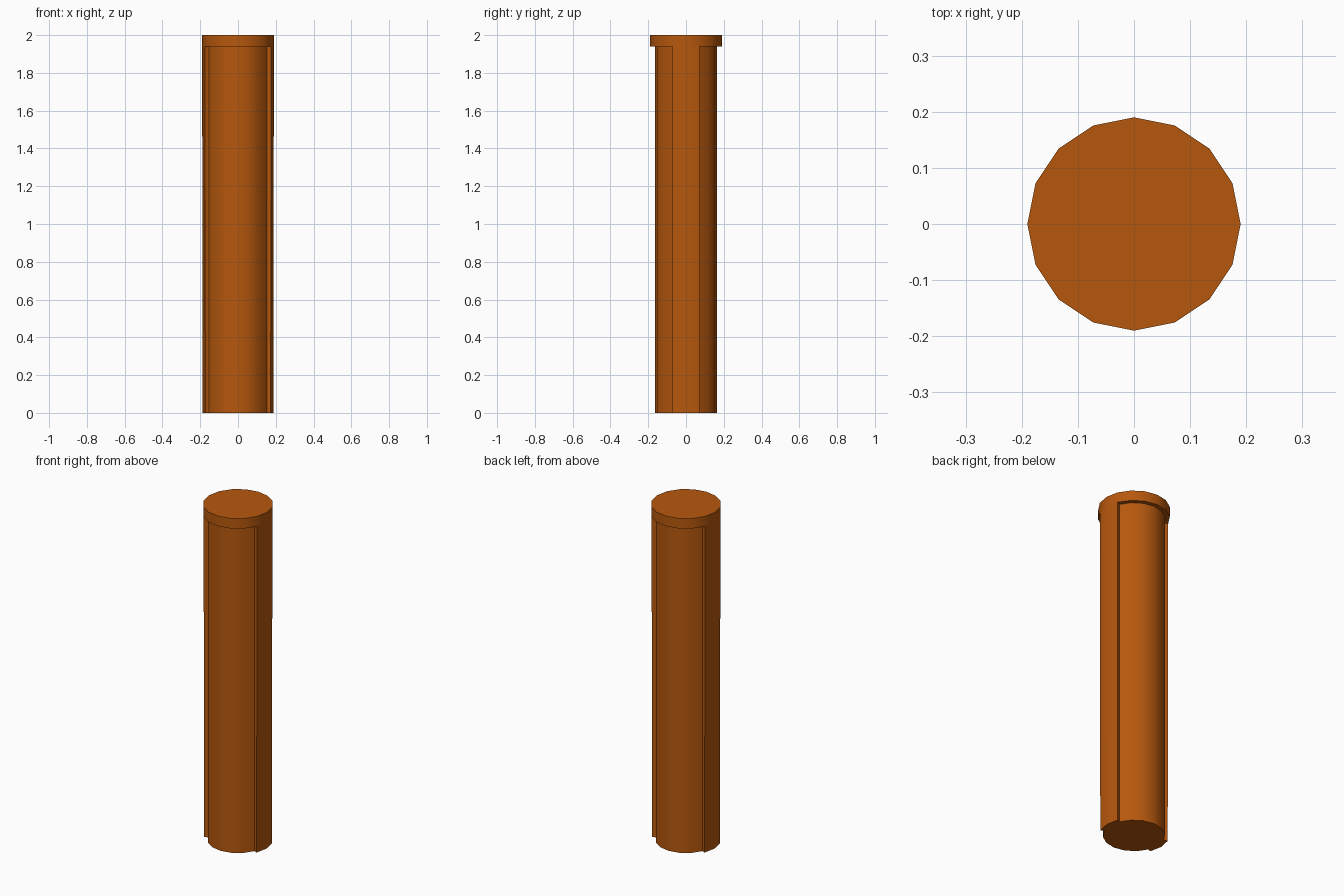
import bpy, bmesh
from math import cos, sin, pi

if "Cube" in bpy.data.objects:
    bpy.data.objects.remove(bpy.data.objects["Cube"])

SIDES = 16
CAP_R, SHAFT_R, RIDGE_BOTTOM_R = 0.19, 0.165, 0.187
CAP_Z, TOP_Z = 1.94, 2.0

mat = bpy.data.materials.new("burnt_orange")
mat.diffuse_color = (0.47, 0.097, 0.004, 1)
mat.use_nodes = True
mat.node_tree.nodes["Principled BSDF"].inputs["Base Color"].default_value = mat.diffuse_color


def loft(name, lower, upper, z0, z1):
    """Closed solid between two matching outlines."""
    bm = bmesh.new()
    a = [bm.verts.new((x, y, z0)) for x, y in lower]
    b = [bm.verts.new((x, y, z1)) for x, y in upper]
    bm.faces.new(a[::-1])
    bm.faces.new(b)
    n = len(a)
    for i in range(n):
        j = (i + 1) % n
        bm.faces.new((a[i], a[j], b[j], b[i]))
    bmesh.ops.recalc_face_normals(bm, faces=bm.faces)
    mesh = bpy.data.meshes.new(name)
    bm.to_mesh(mesh)
    bm.free()
    mesh.materials.append(mat)
    obj = bpy.data.objects.new(name, mesh)
    bpy.context.collection.objects.link(obj)
    bpy.ops.object.select_all(action='DESELECT')
    obj.select_set(True)
    bpy.context.view_layer.objects.active = obj
    bpy.ops.object.shade_smooth_by_angle(angle=pi / 6)
    return obj


def polar(r, k):
    t = 2 * pi * k / SIDES
    return r * cos(t), r * sin(t)


def ridged_outline(ridge_r):
    """Round shaft with a two-facet raised ridge on each x side."""
    pts = []
    for start in (0, SIDES // 2):
        pts += [polar(ridge_r, start + k) for k in (-1, 0, 1)]
        pts += [polar(SHAFT_R, start + k) for k in range(1, SIDES // 2)]
    return pts


# Shaft with side ridges, narrowing very slightly towards the foot
loft("ridged_shaft", ridged_outline(RIDGE_BOTTOM_R), ridged_outline(CAP_R), 0, CAP_Z)

# Cap disc
disc = [polar(CAP_R, k) for k in range(SIDES)]
loft("cap", disc, disc, CAP_Z, TOP_Z)
